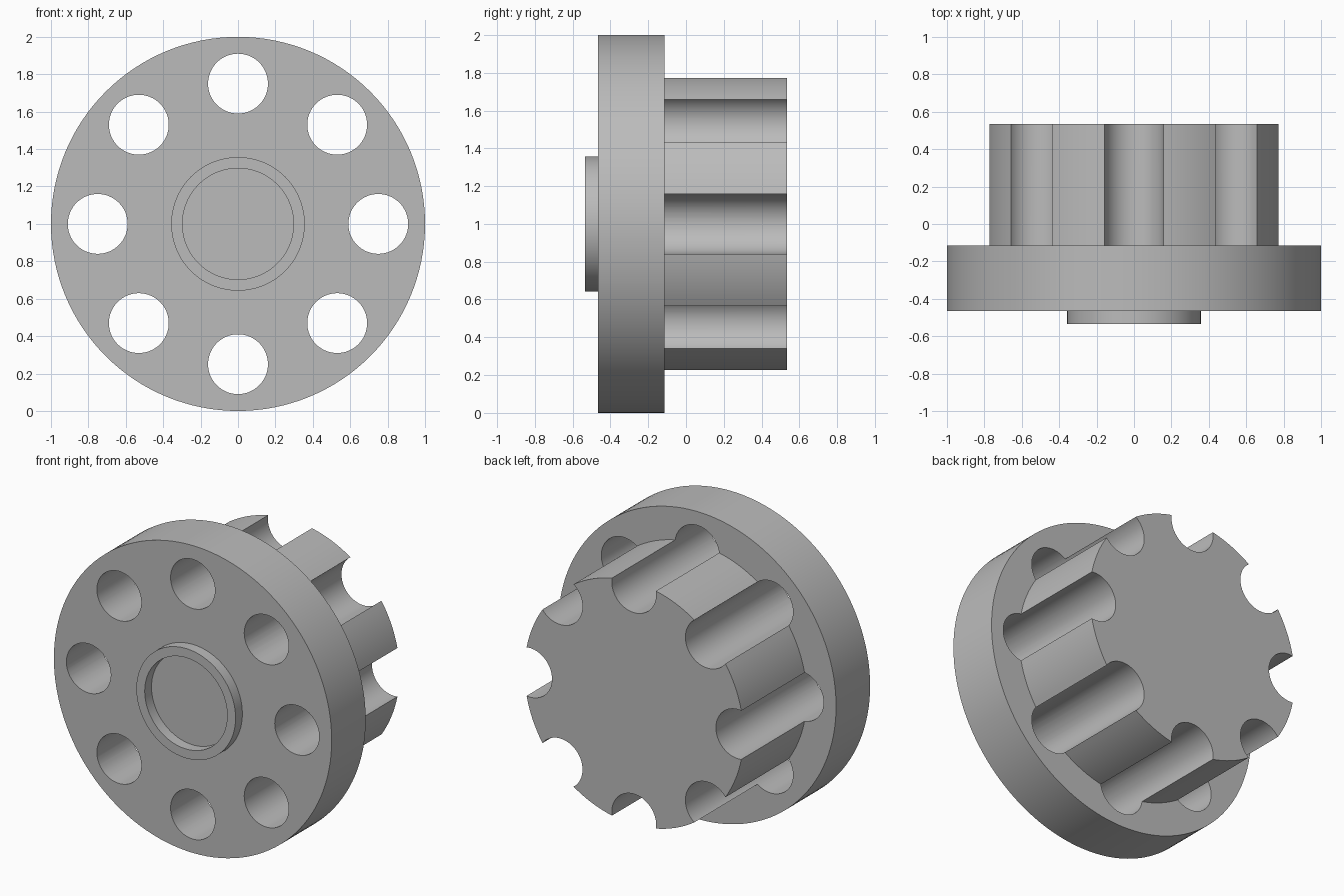
import bpy, bmesh
from math import sin, cos, tau, radians

cube = bpy.data.objects.get("Cube")
if cube:
    bpy.data.objects.remove(cube, do_unlink=True)

grey = bpy.data.materials.new("plain grey")
grey.use_nodes = True
colour = (0.5, 0.5, 0.5, 1)
grey.diffuse_color = colour
grey.node_tree.nodes["Principled BSDF"].inputs["Base Color"].default_value = colour

# Main sizes
CENTRE_Z = 1.0
PLATE_R, HUB_R = 1.0, 0.789
RIM_OUT, RIM_IN = 0.357, 0.297
RIM_Y, FRONT_Y, BACK_Y, HUB_Y = -0.535, -0.465, -0.115, 0.535
HOLE_R, HOLE_RING, HOLES = 0.16, 0.75, 8


def add_turned(bm, profile, segments, cx=0.0, cz=CENTRE_Z):
    """Turn (radius, y) points about a y-parallel axis, with flat end caps."""
    rings = []
    for r, y in profile:
        rings.append([bm.verts.new((cx + r * cos(tau * i / segments), y,
                                    cz + r * sin(tau * i / segments)))
                      for i in range(segments)])
    for a, b in zip(rings, rings[1:]):
        for i in range(segments):
            j = (i + 1) % segments
            bm.faces.new((a[i], a[j], b[j], b[i]))
    bm.faces.new(rings[0])
    bm.faces.new(rings[-1][::-1])


def make_object(name, bm):
    bmesh.ops.recalc_face_normals(bm, faces=bm.faces)
    mesh = bpy.data.meshes.new(name)
    bm.to_mesh(mesh)
    bm.free()
    mesh.materials.append(grey)
    obj = bpy.data.objects.new(name, mesh)
    bpy.context.collection.objects.link(obj)
    return obj


# Flange plate, raised front rim and rear hub turned as one solid
bm = bmesh.new()
add_turned(bm, [(RIM_IN, FRONT_Y), (RIM_IN, RIM_Y), (RIM_OUT, RIM_Y),
                (RIM_OUT, FRONT_Y), (PLATE_R, FRONT_Y), (PLATE_R, BACK_Y),
                (HUB_R, BACK_Y), (HUB_R, HUB_Y)], 128)
body = make_object("flanged_hub", bm)

# Ring of drills: holes through the plate become open flutes along the hub
bm = bmesh.new()
for k in range(HOLES):
    a = tau * k / HOLES
    add_turned(bm, [(HOLE_R, -0.8), (HOLE_R, 0.8)], 64,
               HOLE_RING * cos(a), CENTRE_Z + HOLE_RING * sin(a))
drills = make_object("hole_cutter", bm)
drills.hide_render = True

cut = body.modifiers.new("holes", 'BOOLEAN')
cut.operation = 'DIFFERENCE'
cut.solver = 'EXACT'
cut.object = drills

# Apply the cut, remove the cutter and smooth the round walls
bpy.ops.object.select_all(action='DESELECT')
body.select_set(True)
bpy.context.view_layer.objects.active = body
bpy.ops.object.modifier_apply(modifier=cut.name)
bpy.data.objects.remove(drills, do_unlink=True)
bpy.ops.object.shade_smooth_by_angle(angle=radians(30))
